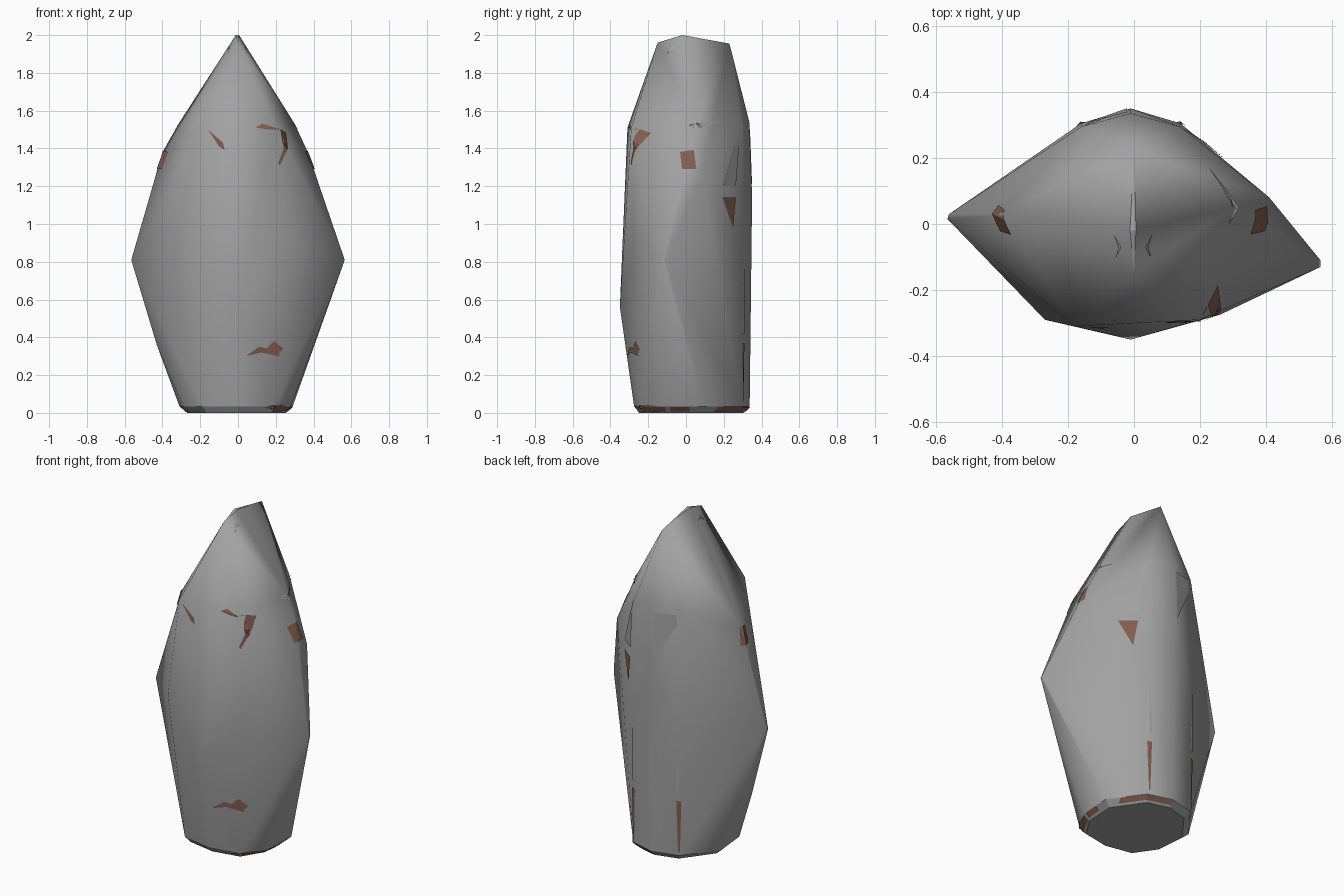
import bpy, bmesh
from mathutils import Vector
from mathutils.bvhtree import BVHTree

if "Cube" in bpy.data.objects:
    bpy.data.objects.remove(bpy.data.objects["Cube"])


def material(name, rgb):
    m = bpy.data.materials.new(name)
    m.diffuse_color = (*rgb, 1)
    m.use_nodes = True
    m.node_tree.nodes["Principled BSDF"].inputs["Base Color"].default_value = m.diffuse_color
    return m


GREY = material("stone grey", (0.36, 0.36, 0.36))
BROWN = material("earth brown", (0.22, 0.11, 0.08))


def add_object(bm, name, mat):
    mesh = bpy.data.meshes.new(name)
    bm.to_mesh(mesh)
    bm.free()
    mesh.materials.append(mat)
    ob = bpy.data.objects.new(name, mesh)
    bpy.context.collection.objects.link(ob)
    return ob


# Boulder: convex hull of a few guide points
points = [
    # narrow ridge at the top
    (0, -0.15, 1.96), (-0.012, -0.02, 2.0), (0.006, -0.02, 2.0), (0, 0.23, 1.955),
    # shoulders
    (-0.18, -0.31, 1.51), (0.2, -0.29, 1.51), (-0.315, 0.05, 1.53), (0.3, 0.05, 1.53),
    (-0.16, 0.295, 1.52), (0.14, 0.295, 1.52), (-0.01, 0.335, 1.54),
    (-0.4, 0.03, 1.38), (0.37, 0.03, 1.38), (0.41, 0.08, 1.25),
    # belly and side tips
    (-0.565, 0.015, 0.81), (-0.56, 0.03, 0.81), (0.565, -0.13, 0.81), (0.565, -0.11, 0.81),
    (-0.27, -0.29, 0.9), (0.26, -0.275, 0.9), (-0.01, -0.35, 0.56),
    (-0.16, 0.305, 0.8), (0.14, 0.305, 0.8), (-0.01, 0.35, 1.15), (-0.43, -0.02, 0.36),
]
# base rim with a small chamfer
rim = [(0, -0.275), (0.19, -0.24), (0.28, -0.1), (0.29, 0.1), (0.15, 0.295),
       (0, 0.337), (-0.16, 0.295), (-0.31, 0.1), (-0.29, -0.1), (-0.19, -0.24)]
points += [(x, y, 0.035) for x, y in rim]
points += [(x * 0.87, y * 0.9, 0) for x, y in rim]

bm = bmesh.new()
for p in points:
    bm.verts.new(p)
hull = bmesh.ops.convex_hull(bm, input=bm.verts)
loose = [v for v in bm.verts if not v.link_faces]
bmesh.ops.delete(bm, geom=loose, context='VERTS')
bmesh.ops.recalc_face_normals(bm, faces=bm.faces)
for f in bm.faces:
    f.smooth = True
for e in bm.edges:      # crisp ridge and base rim
    zs = [v.co.z for v in e.verts]
    if max(zs) < 0.05 or min(zs) > 1.9:
        e.smooth = False
tree = BVHTree.FromBMesh(bm)
add_object(bm, "boulder", GREY)

# Direction of projection and placement of (u, z) for each side
SIDES = {
    "front": (Vector((0, 1, 0)), lambda u, z: Vector((u, -3, z))),
    "back": (Vector((0, -1, 0)), lambda u, z: Vector((u, 3, z))),
    "right": (Vector((-1, 0, 0)), lambda u, z: Vector((3, u, z))),
    "left": (Vector((1, 0, 0)), lambda u, z: Vector((-3, u, z))),
}


def patch(name, side, outline, mat):
    """Thin plate laid over the boulder surface."""
    ray, place = SIDES[side]
    b = bmesh.new()
    b.faces.new([b.verts.new(place(u, z)) for u, z in outline])
    bmesh.ops.triangulate(b, faces=b.faces)
    bmesh.ops.subdivide_edges(b, edges=b.edges, cuts=2, use_grid_fill=True)
    for v in b.verts:
        hit, normal, _, _ = tree.ray_cast(v.co, ray)
        if hit is None:
            hit, normal, _, _ = tree.find_nearest(v.co + ray * 2.7)
        v.co = hit + normal * 0.005
    bmesh.ops.recalc_face_normals(b, faces=b.faces)
    b.normal_update()
    if sum((f.normal.dot(ray) for f in b.faces)) > 0:
        bmesh.ops.reverse_faces(b, faces=b.faces)
    add_object(b, name, mat)


# Brown marks on the front
patch("upper_left_mark", "front", [(-0.16, 1.5), (-0.08, 1.43), (-0.07, 1.39), (-0.1, 1.41), (-0.12, 1.46)], BROWN)
patch("upper_mid_mark", "front", [(0.09, 1.51), (0.13, 1.53), (0.22, 1.5), (0.16, 1.5)], BROWN)
patch("upper_right_mark", "front", [(0.22, 1.5), (0.25, 1.48), (0.26, 1.4), (0.22, 1.31), (0.21, 1.32), (0.24, 1.4)], BROWN)
patch("lower_mark", "front", [(0.04, 0.3), (0.11, 0.35), (0.16, 0.34), (0.21, 0.32), (0.22, 0.3), (0.12, 0.32)], BROWN)
patch("lower_spot", "front", [(0.15, 0.34), (0.19, 0.38), (0.24, 0.34), (0.21, 0.31)], BROWN)
patch("base_mark_front", "front", [(0.13, 0.03), (0.22, 0.045), (0.27, 0.03), (0.25, 0.015)], BROWN)

# Brown marks on both flanks
for side in ("left", "right"):
    patch(side + "_flank_mark", side, [(-0.03, 1.38), (0.04, 1.39), (0.055, 1.29), (-0.02, 1.29)], BROWN)
    # tiny chips near the ridge
    patch(side + "_ridge_chip", side, [(-0.1, 1.9), (-0.07, 1.94), (-0.03, 1.92), (-0.07, 1.925)], GREY)
patch("right_back_mark", "right", [(0.19, 1.14), (0.26, 1.14), (0.245, 0.98)], BROWN)
patch("right_back_chip", "right", [(0.19, 1.2), (0.26, 1.2), (0.285, 1.52)], GREY)
patch("right_shoulder_chip", "right", [(0.0, 1.53), (0.17, 1.54), (0.05, 1.5)], GREY)

# Chip and cracks at the back
patch("back_chip", "back", [(-0.18, 1.5), (-0.02, 1.5), (-0.02, 1.2)], GREY)
for name, x in (("right", 0.14), ("left", -0.16)):
    patch(name + "_back_crack", "back", [(x - 0.012, 0.37), (x + 0.012, 0.37), (x + 0.004, 0.06), (x - 0.004, 0.06)], BROWN)
    patch(name + "_back_sliver", "back", [(x - 0.012, 0.42), (x + 0.012, 0.42), (x, 0.8)], GREY)

# Earth along the base chamfer
patch("base_mark_back", "back", [(0.0, 0.012), (0.0, 0.034), (0.15, 0.034), (0.24, 0.034), (0.23, 0.012), (0.14, 0.012)], BROWN)
patch("base_mark_right", "right", [(-0.22, 0.012), (-0.22, 0.034), (0.02, 0.034), (0.02, 0.012)], BROWN)
